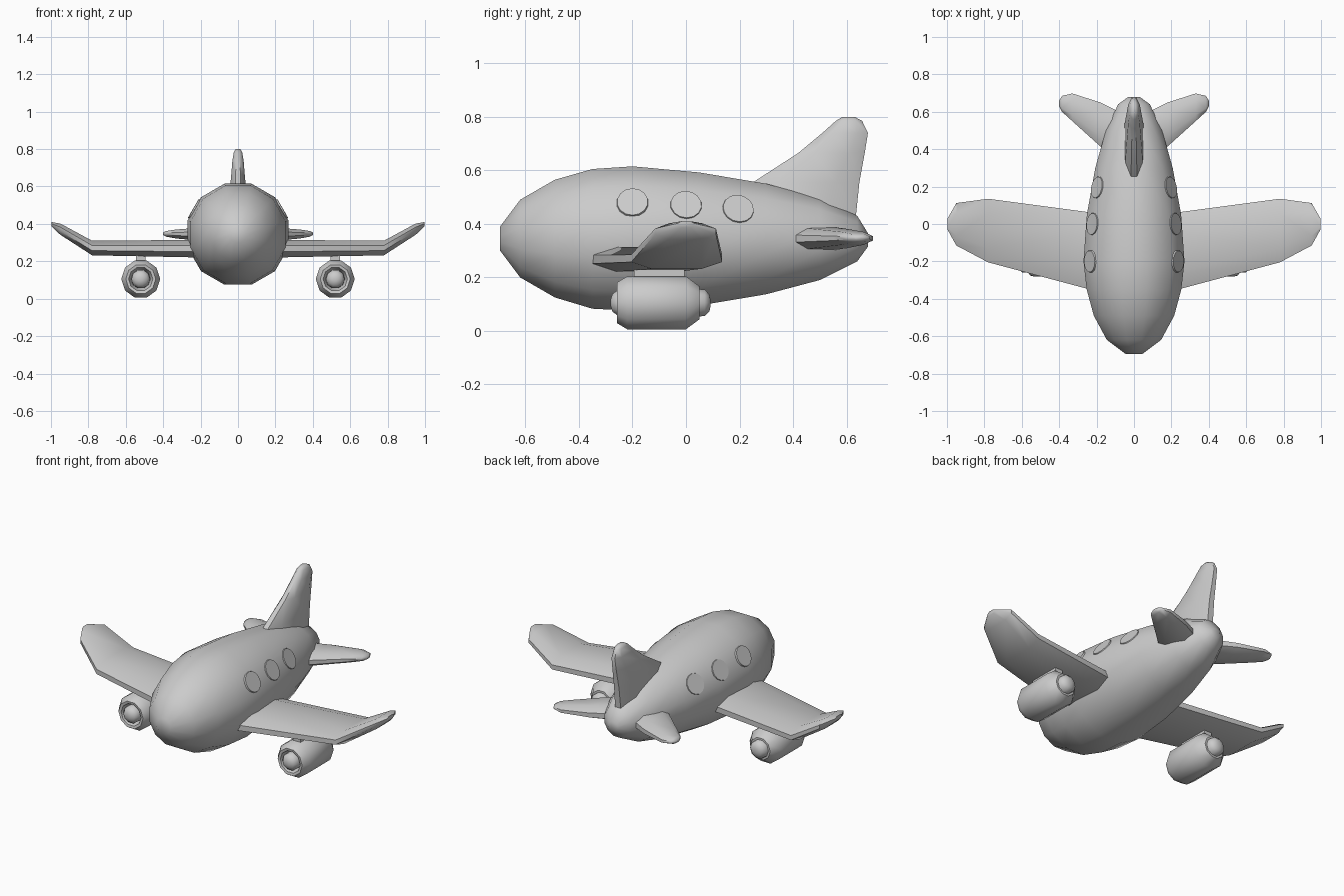
import bpy
import bmesh
from math import sin, cos, pi, radians, atan2
from mathutils import Vector, Matrix

if "Cube" in bpy.data.objects:
    bpy.data.objects.remove(bpy.data.objects["Cube"], do_unlink=True)

grey = bpy.data.materials.new("plain_grey")
grey.use_nodes = True
GREY = (0.6, 0.6, 0.6, 1)
grey.diffuse_color = GREY
grey.node_tree.nodes["Principled BSDF"].inputs["Base Color"].default_value = GREY


def finish(name, bm, mirror=False, angle=50):
    bmesh.ops.recalc_face_normals(bm, faces=bm.faces)
    mesh = bpy.data.meshes.new(name)
    bm.to_mesh(mesh)
    bm.free()
    mesh.materials.append(grey)
    obj = bpy.data.objects.new(name, mesh)
    bpy.context.collection.objects.link(obj)
    bpy.ops.object.select_all(action="DESELECT")
    obj.select_set(True)
    bpy.context.view_layer.objects.active = obj
    bpy.ops.object.shade_smooth_by_angle(angle=radians(angle))
    if mirror:
        obj.modifiers.new("Mirror", "MIRROR")
    return obj


def loft(name, rings, mirror=False, angle=50):
    """Skin a row of matching rings and cap both ends."""
    bm = bmesh.new()
    rows = [[bm.verts.new(p) for p in ring] for ring in rings]
    n = len(rows[0])
    for a, b in zip(rows, rows[1:]):
        for i in range(n):
            j = (i + 1) % n
            bm.faces.new((a[i], a[j], b[j], b[i]))
    bm.faces.new(rows[0])
    bm.faces.new(rows[-1])
    return finish(name, bm, mirror, angle)


def ring(y, cx, cz, rx, rz, sides, turn=0.5):
    steps = [2 * pi * (i + turn) / sides for i in range(sides)]
    return [(cx + rx * cos(t), y, cz + rz * sin(t)) for t in steps]


# Rounded blade cross-section: along the chord, across the thickness
FOIL = [(-1, -0.35), (-0.55, -1), (0.55, -1), (1, -0.35),
        (1, 0.35), (0.55, 1), (-0.55, 1), (-1, 0.35)]


def foil(front, back, low, high):
    my, hy, mz, hz = (front + back) / 2, (back - front) / 2, (low + high) / 2, (high - low) / 2
    return [(my + hy * u, mz + hz * v) for u, v in FOIL]


# Fuselage: y, half width, bottom, top
BODY = [(-0.695, 0.045, 0.30, 0.39), (-0.62, 0.145, 0.20, 0.49),
        (-0.49, 0.215, 0.125, 0.565), (-0.35, 0.253, 0.083, 0.605),
        (-0.20, 0.27, 0.075, 0.615), (0.05, 0.252, 0.095, 0.592),
        (0.30, 0.207, 0.137, 0.55), (0.50, 0.15, 0.19, 0.495),
        (0.64, 0.085, 0.26, 0.43), (0.68, 0.03, 0.315, 0.365)]
flat = cos(pi / 12)
loft("fuselage", [ring(y, 0, (b + t) / 2, w / flat, (t - b) / 2 / flat, 12)
                  for y, w, b, t in BODY])

# Main wings with upturned tips: x, front, back, low, high
WING = [(0.18, -0.365, 0.055, 0.22, 0.315), (0.78, -0.205, 0.135, 0.232, 0.31),
        (0.95, -0.115, 0.112, 0.342, 0.402), (0.997, -0.03, 0.03, 0.386, 0.41)]
loft("wings", [[(x, y, z) for y, z in foil(*s)] for x, *s in WING], True, 40)

# Tailplane
TAIL = [(0.08, 0.33, 0.60, 0.30, 0.39), (0.18, 0.415, 0.65, 0.308, 0.382),
        (0.33, 0.55, 0.698, 0.322, 0.37), (0.385, 0.60, 0.685, 0.332, 0.362),
        (0.40, 0.63, 0.66, 0.34, 0.354)]
loft("tailplane", [[(x, y, z) for y, z in foil(*s)] for x, *s in TAIL], True)

# Upright fin: z, front, back, half thickness
FIN = [(0.43, 0.15, 0.635, 0.052), (0.555, 0.25, 0.648, 0.046),
       (0.665, 0.42, 0.668, 0.036), (0.74, 0.51, 0.68, 0.03),
       (0.785, 0.56, 0.658, 0.022), (0.80, 0.585, 0.63, 0.012)]
loft("tail_fin", [[(x, y, z) for y, x in foil(f, k, -h, h)] for z, f, k, h in FIN])

# Engines: shell with a sunken intake, spinner and exhaust cone
EX, EZ = 0.52, 0.105


def lathe(name, profile):
    return loft(name, [ring(y, EX, EZ, r, r, 10, 0) for y, r in profile], True)


lathe("engine_shells", [(-0.21, 0.05), (-0.255, 0.065), (-0.258, 0.08), (-0.22, 0.104),
                        (0.0, 0.104), (0.05, 0.065), (0.05, 0.04)])
lathe("spinners", [(-0.20, 0.052), (-0.255, 0.05), (-0.275, 0.035), (-0.282, 0.012)])
lathe("exhaust_cones", [(0.03, 0.055), (0.07, 0.052), (0.088, 0.032), (0.092, 0.01)])

# Engine pylons
bm = bmesh.new()
bmesh.ops.create_cube(bm, size=1, matrix=Matrix.Translation((EX, -0.1, 0.215))
                      @ Matrix.Diagonal((0.05, 0.19, 0.08, 1)))
finish("engine_pylons", bm, True)


# Round window plates set on the upper flanks
def body_side(y):
    for a, b in zip(BODY, BODY[1:]):
        if a[0] <= y <= b[0]:
            k = (y - a[0]) / (b[0] - a[0])
            w, lo, hi = (p + (q - p) * k for p, q in zip(a[1:], b[1:]))
            return Vector((w * cos(pi / 6), y, (lo + hi) / 2 + (hi - lo) / 2 * sin(pi / 6)))


bm = bmesh.new()
for y in (-0.2, 0.0, 0.195):
    along = body_side(y + 0.05) - body_side(y - 0.05)
    around = Vector((-sin(pi / 6), 0, cos(pi / 6)))
    normal = along.cross(around).normalized()
    turn = normal.to_track_quat("Z", "Y").to_matrix().to_4x4()
    bmesh.ops.create_cone(bm, cap_ends=True, segments=14, radius1=0.06, radius2=0.058,
                          depth=0.009,
                          matrix=Matrix.Translation(body_side(y) + normal * 0.001) @ turn)
finish("windows", bm, True, 30)
